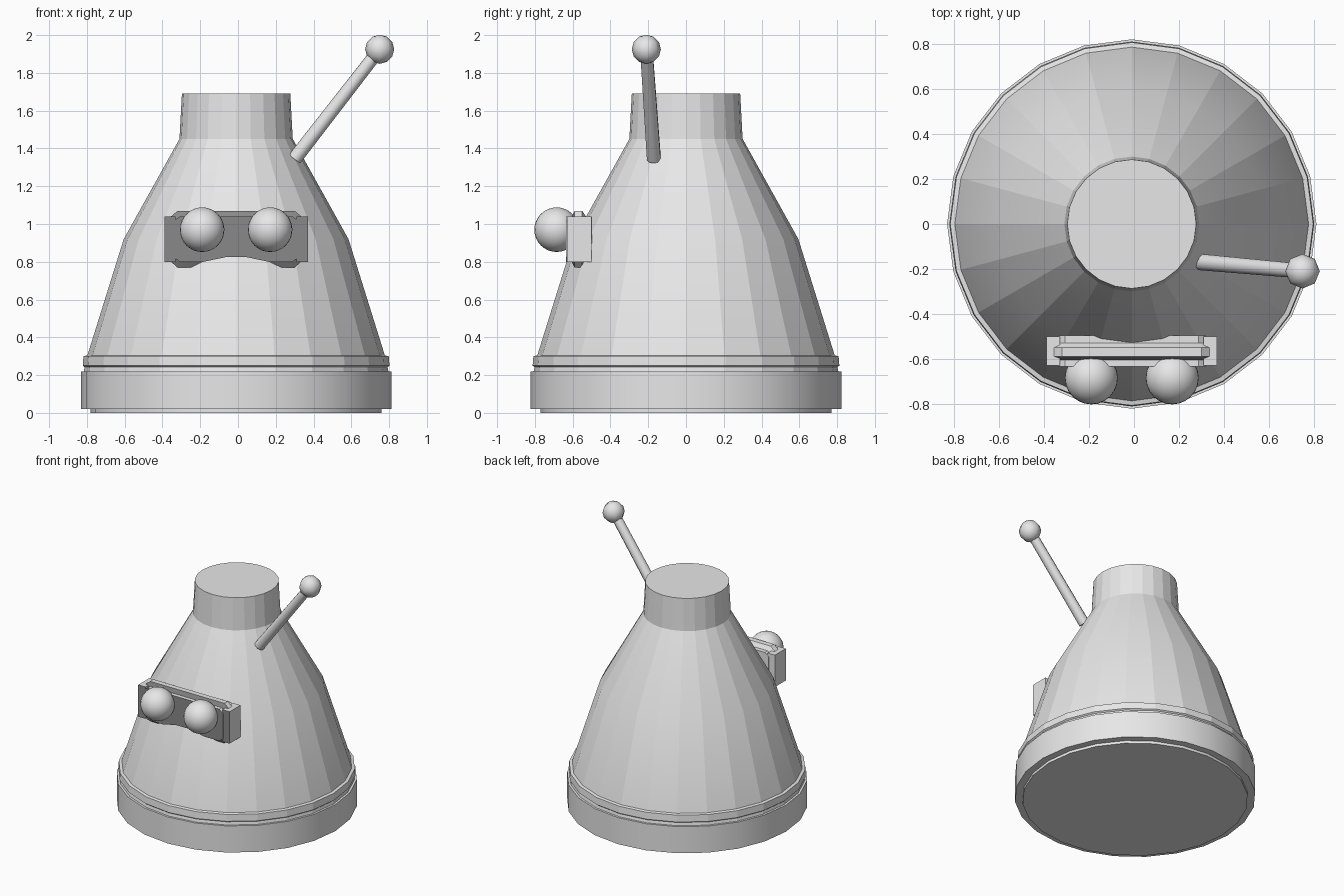
import bpy, bmesh, math
from mathutils import Vector

cube = bpy.data.objects.get("Cube")
if cube:
    bpy.data.objects.remove(cube, do_unlink=True)


def material(name, value):
    mat = bpy.data.materials.new(name)
    mat.use_nodes = True
    colour = (value, value, value, 1)
    mat.diffuse_color = colour
    mat.node_tree.nodes["Principled BSDF"].inputs["Base Color"].default_value = colour
    return mat


light_grey = material("light_grey", 0.8)
dark_grey = material("dark_grey", 0.25)


def finish(name, bm, angle=30):
    """Turn a bmesh into a named object with sharp edges kept."""
    bmesh.ops.recalc_face_normals(bm, faces=bm.faces)
    mesh = bpy.data.meshes.new(name)
    bm.to_mesh(mesh)
    bm.free()
    mesh.materials.append(light_grey)
    obj = bpy.data.objects.new(name, mesh)
    bpy.context.collection.objects.link(obj)
    bpy.ops.object.select_all(action='DESELECT')
    obj.select_set(True)
    bpy.context.view_layer.objects.active = obj
    bpy.ops.object.shade_smooth_by_angle(angle=math.radians(angle))
    return obj


def loft(name, rings, angle=30):
    """Bridge successive rings of points and cap both ends."""
    bm = bmesh.new()
    loops = [[bm.verts.new(p) for p in ring] for ring in rings]
    n = len(loops[0])
    for a, b in zip(loops, loops[1:]):
        for i in range(n):
            j = (i + 1) % n
            bm.faces.new((a[i], a[j], b[j], b[i]))
    bm.faces.new(loops[0])
    bm.faces.new(loops[-1])
    return finish(name, bm, angle)


def lathe(name, profile, angle=12, sides=24):
    turns = [2 * math.pi * i / sides for i in range(sides)]
    return loft(name, [[(r * math.cos(t) - 0.01, r * math.sin(t), z) for t in turns]
                       for r, z in profile], angle)


def ball(name, centre, radius, segments, rings):
    bm = bmesh.new()
    bmesh.ops.create_uvsphere(bm, u_segments=segments, v_segments=rings, radius=radius)
    bmesh.ops.translate(bm, vec=centre, verts=bm.verts)
    return finish(name, bm, 60)


# Tapered body, base ring and collar
lathe("body", [(0.81, 0.2), (0.795, 0.28), (0.595, 0.92), (0.30, 1.45), (0.287, 1.69)])
lathe("base_ring", [(0.77, 0), (0.77, 0.02), (0.822, 0.02), (0.822, 0.22), (0.79, 0.22)], 30)
lathe("collar", [(0.80, 0.24), (0.812, 0.25), (0.808, 0.30), (0.785, 0.305)])

# Antenna rod and knob
start, end = Vector((0.30, -0.17, 1.345)), Vector((0.75, -0.21, 1.925))
axis = end - start
bm = bmesh.new()
bmesh.ops.create_cone(bm, cap_ends=True, segments=10, radius1=0.038, radius2=0.034,
                      depth=axis.length)
bmesh.ops.rotate(bm, matrix=axis.to_track_quat('Z', 'Y').to_matrix(), verts=bm.verts)
bmesh.ops.translate(bm, vec=(start + end) / 2, verts=bm.verts)
finish("antenna_rod", bm, 50)
ball("antenna_knob", end, 0.077, 8, 6)

# Visor outline as half profile, mirrored, with a raised bridge underneath
half = [(0.06, -0.12), (0.18, -0.15), (0.31, -0.15), (0.345, -0.12),
        (0.345, 0.12), (0.31, 0.15)]
outline = half + [(-x, z) for x, z in reversed(half)]
steps = [(-0.635, False), (-0.605, False), (-0.59, True),
         (-0.55, True), (-0.53, False), (-0.497, False)]


def visor_ring(y, full):
    sx, sz = (1, 1) if full else (0.96, 0.8)
    return [(x * sx - 0.01, y, z * sz + 0.92) for x, z in outline]


visor = loft("visor", [visor_ring(y, full) for y, full in steps])

# Narrow ears closing the visor ends
ears = []
for side, name in ((1, "visor_ear_left"), (-1, "visor_ear_right")):
    ears.append(loft(name, [[(side * x - 0.01, y, z) for y, z in
                             ((-0.63, 0.8), (-0.5, 0.8), (-0.5, 1.04), (-0.63, 1.04))]
                            for x in (0.32, 0.38)]))

# Dark front faces
for obj in [visor] + ears:
    obj.data.materials.append(dark_grey)
    for face in obj.data.polygons:
        if face.normal.y < -0.3:
            face.material_index = 1

# Eyes
for side, name in ((1, "eye_left"), (-1, "eye_right")):
    ball(name, (side * 0.18 - 0.01, -0.685, 0.97), 0.118, 24, 16)
